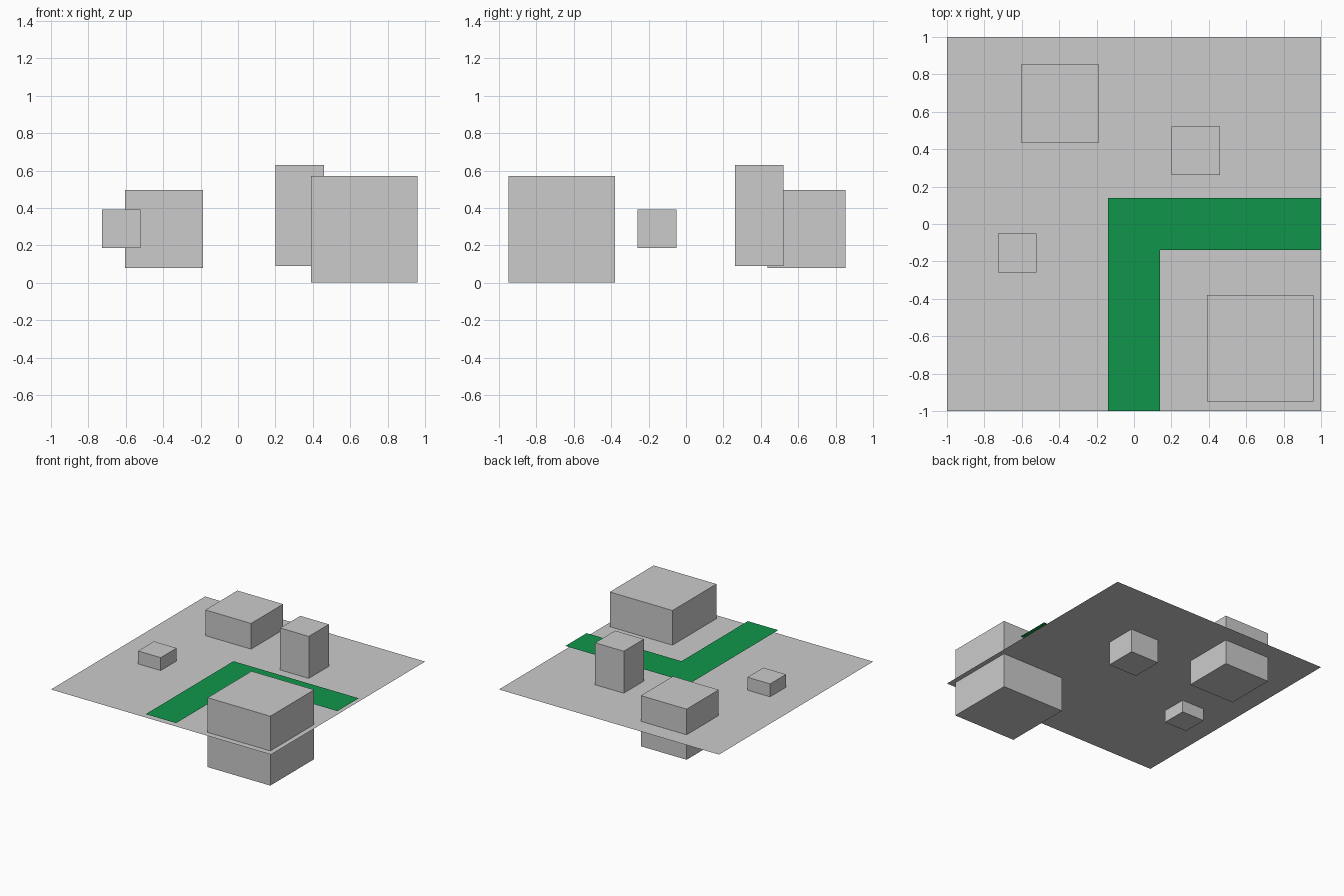
import bpy

if "Cube" in bpy.data.objects:
    bpy.data.objects.remove(bpy.data.objects["Cube"])

PLANE_Z = 0.285


def box(name, centre, size):
    bpy.ops.mesh.primitive_cube_add(size=1, location=centre)
    ob = bpy.context.object
    ob.name = name
    ob.scale = size
    return ob


def sheet(name, outline, z):
    mesh = bpy.data.meshes.new(name)
    mesh.from_pydata([(x, y, z) for x, y in outline], [], [range(len(outline))])
    ob = bpy.data.objects.new(name, mesh)
    bpy.context.collection.objects.link(ob)
    return ob


# Flat ground tile
sheet("ground_tile", [(-1, -1), (1, -1), (1, 1), (-1, 1)], PLANE_Z)

# L-shaped green path floating just above the tile
W = 0.138
path = sheet("corner_path",
             [(-W, -1), (W, -1), (W, -W), (1, -W), (1, W), (-W, W)],
             PLANE_Z + 0.028)
green = bpy.data.materials.new("path_green")
green.diffuse_color = (0.005, 0.3, 0.07, 1)
green.use_nodes = True
green.node_tree.nodes["Principled BSDF"].inputs["Base Color"].default_value = green.diffuse_color
path.data.materials.append(green)

# Blocks pushed through the tile
box("large_block", (0.674, -0.665, PLANE_Z), (0.57, 0.57, 0.57))
box("medium_block", (-0.395, 0.645, PLANE_Z + 0.003), (0.416, 0.416, 0.416))
box("small_block", (-0.625, -0.155, PLANE_Z + 0.003), (0.206, 0.206, 0.206))
box("tall_block", (0.331, 0.391, 0.36), (0.26, 0.26, 0.54))
